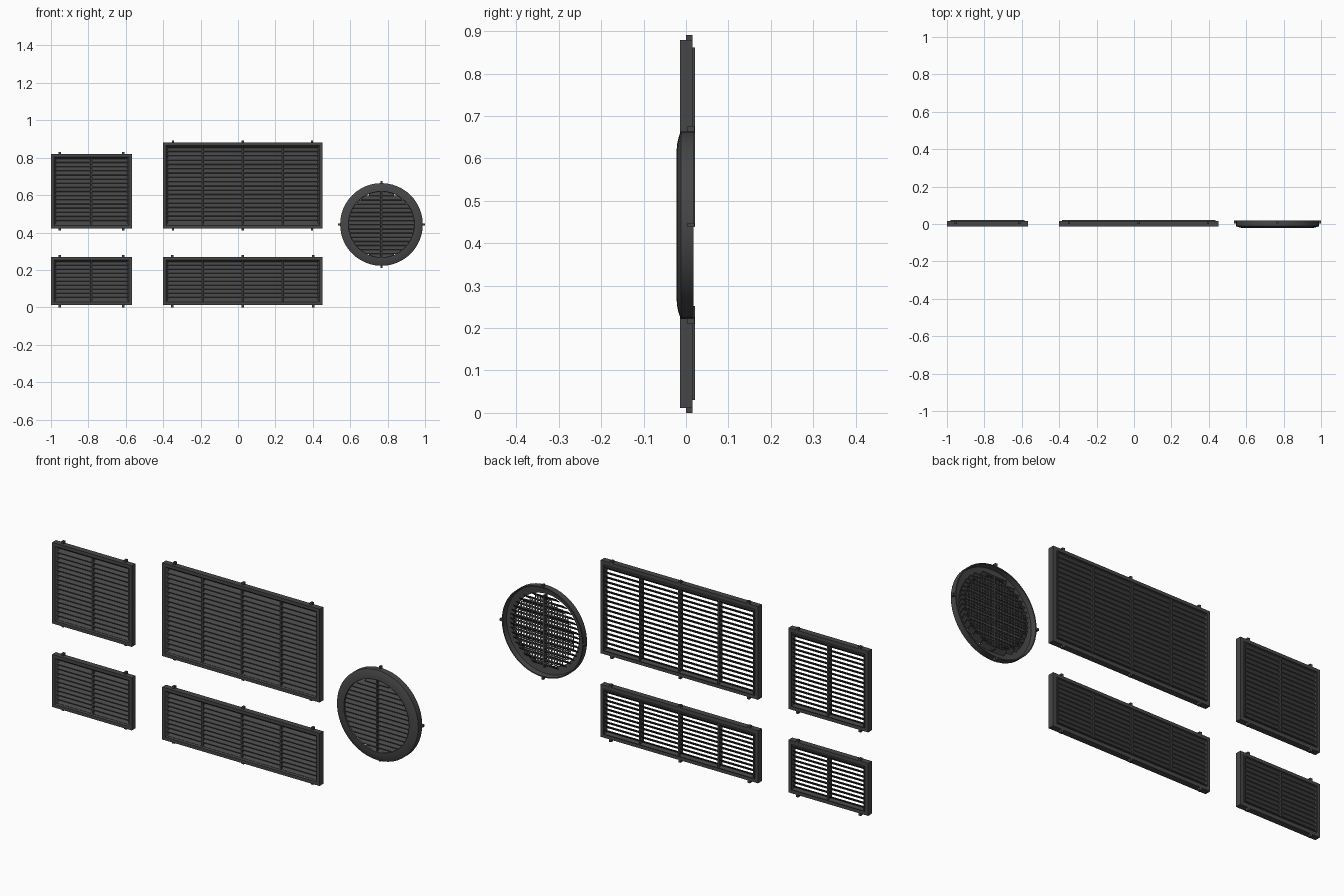
import bpy, bmesh, math
from mathutils import Vector

cube = bpy.data.objects.get("Cube")
if cube:
    bpy.data.objects.remove(cube, do_unlink=True)

mat = bpy.data.materials.new("charcoal plastic")
mat.use_nodes = True
colour = (0.062, 0.062, 0.062, 1)
mat.diffuse_color = colour
mat.node_tree.nodes["Principled BSDF"].inputs["Base Color"].default_value = colour


def finish(bm, name, smooth=False):
    bmesh.ops.recalc_face_normals(bm, faces=bm.faces[:])
    mesh = bpy.data.meshes.new(name)
    bm.to_mesh(mesh)
    bm.free()
    mesh.materials.append(mat)
    ob = bpy.data.objects.new(name, mesh)
    bpy.context.collection.objects.link(ob)
    if smooth:
        bpy.ops.object.select_all(action='DESELECT')
        ob.select_set(True)
        bpy.context.view_layer.objects.active = ob
        bpy.ops.object.shade_smooth_by_angle(angle=math.radians(25))
    return ob


def add_box(bm, lo, hi):
    lo, hi = Vector(lo), Vector(hi)
    verts = bmesh.ops.create_cube(bm, size=1)["verts"]
    for v in verts:
        v.co = (lo + hi) / 2 + v.co * (hi - lo)


def loft_frame(name, outline, profile, smooth=False):
    """Sweep a closed (inset, y) profile around an outline."""
    bm = bmesh.new()
    rings = [[bm.verts.new((x, y, z)) for x, z in outline(inset)]
             for inset, y in profile]
    count = len(rings[0])
    for k, ring in enumerate(rings):
        nxt = rings[(k + 1) % len(rings)]
        for i in range(count):
            j = (i + 1) % count
            bm.faces.new((ring[i], ring[j], nxt[j], nxt[i]))
    return finish(bm, name, smooth)


def add_slat(bm, x0, x1, z, rise=0.022, front=-0.008, back=0.018, thick=0.004):
    """One louvre blade, low at the front and high at the back."""
    section = [(front, z), (back, z + rise),
               (back, z + rise - thick), (front, z - thick)]
    ends = [[bm.verts.new((x, y, h)) for y, h in section] for x in (x0, x1)]
    bm.faces.new(ends[0])
    bm.faces.new(ends[1])
    for i in range(4):
        j = (i + 1) % 4
        bm.faces.new((ends[0][i], ends[0][j], ends[1][j], ends[1][i]))


def rect_vent(name, x0, x1, z0, z1, mullions, clips):
    def outline(d):
        return [(x0 + d, z0 + d), (x1 - d, z0 + d),
                (x1 - d, z1 - d), (x0 + d, z1 - d)]

    # Frame with a bevelled opening and a raised collar at the back
    loft_frame(name + "_frame", outline,
               [(0, -0.014), (0, 0.015), (0.018, 0.015), (0.018, 0.021),
                (0.022, 0.021), (0.027, 0), (0.016, -0.014)])

    # Louvre blades
    bm = bmesh.new()
    low, high = z0 + 0.022, z1 - 0.022
    rows = round((high - low) / 0.0225)
    pitch = (high - low) / rows
    for i in range(rows):
        add_slat(bm, x0 + 0.021, x1 - 0.021, low + i * pitch)
    finish(bm, name + "_slats")

    # Upright dividers
    bm = bmesh.new()
    for i in range(1, mullions + 1):
        x = x0 + (x1 - x0) * i / (mullions + 1)
        add_box(bm, (x - 0.004, -0.009, z0 + 0.02), (x + 0.004, 0.019, z1 - 0.02))
    finish(bm, name + "_dividers")

    # Fixing clips on the top and bottom edges
    bm = bmesh.new()
    mid = (x0 + x1) / 2
    for dx in clips:
        x = mid + dx
        add_box(bm, (x - 0.006, 0, z1 - 0.002), (x + 0.006, 0.015, z1 + 0.011))
        add_box(bm, (x - 0.006, 0, z0 - 0.012), (x + 0.006, 0.015, z0 + 0.002))
    finish(bm, name + "_clips")


narrow, wide = (-1.0, -0.567), (-0.402, 0.453)
rect_vent("square_vent", *narrow, 0.422, 0.82, 1, (-0.17, 0.17))
rect_vent("small_vent", *narrow, 0.012, 0.27, 1, (-0.17, 0.17))
rect_vent("large_vent", *wide, 0.422, 0.88, 3, (-0.373, 0, 0.37))
rect_vent("long_vent", *wide, 0.012, 0.27, 3, (-0.377, 0, 0.377))

# Round vent
CX, CZ, R, OPEN = 0.767, 0.443, 0.221, 0.177


def circle(d, n=48):
    return [(CX + (R - d) * math.cos(math.tau * i / n),
             CZ + (R - d) * math.sin(math.tau * i / n)) for i in range(n)]


loft_frame("round_frame", circle,
           [(0, -0.012), (0, 0.018), (0.005, 0.018), (0.008, -0.007),
            (R - OPEN + 0.001, -0.013), (R - OPEN, -0.022),
            (0.034, -0.0215), (0.02, -0.019), (0.007, -0.015)], True)

bm = bmesh.new()
rows = 16
pitch = 2 * OPEN / rows
for i in range(rows):
    z = -OPEN + i * pitch
    half = math.sqrt(OPEN ** 2 - (z + pitch / 2) ** 2) + 0.006
    add_slat(bm, CX - half, CX + half, CZ + z, front=-0.016, back=0.01)
finish(bm, "round_slats")

bm = bmesh.new()
add_box(bm, (CX - 0.004, -0.017, CZ - OPEN), (CX + 0.004, 0.01, CZ + OPEN))
finish(bm, "round_divider")

# Perforated insect screen behind the round louvres
bm = bmesh.new()
bmesh.ops.create_grid(bm, x_segments=22, y_segments=22, size=0.165)
outside = [f for f in bm.faces if f.calc_center_median().length > 0.162]
bmesh.ops.delete(bm, geom=outside, context='FACES')
holes = bm.faces[:]
bmesh.ops.inset_individual(bm, faces=holes, thickness=0.0042)
bmesh.ops.delete(bm, geom=holes, context='FACES')
for v in bm.verts:
    v.co = Vector((CX + v.co.x, 0.012, CZ + v.co.y))
screen = finish(bm, "round_screen")
solid = screen.modifiers.new("thickness", 'SOLIDIFY')
solid.thickness = 0.002

# Four clips around the rim
bm = bmesh.new()
for i in range(4):
    c, s = round(math.cos(i * math.pi / 2)), round(math.sin(i * math.pi / 2))
    x, z = CX + c * (R + 0.004), CZ + s * (R + 0.004)
    wx, wz = (0.008, 0.005) if c else (0.005, 0.008)
    add_box(bm, (x - wx, 0.004, z - wz), (x + wx, 0.02, z + wz))
finish(bm, "round_clips")
